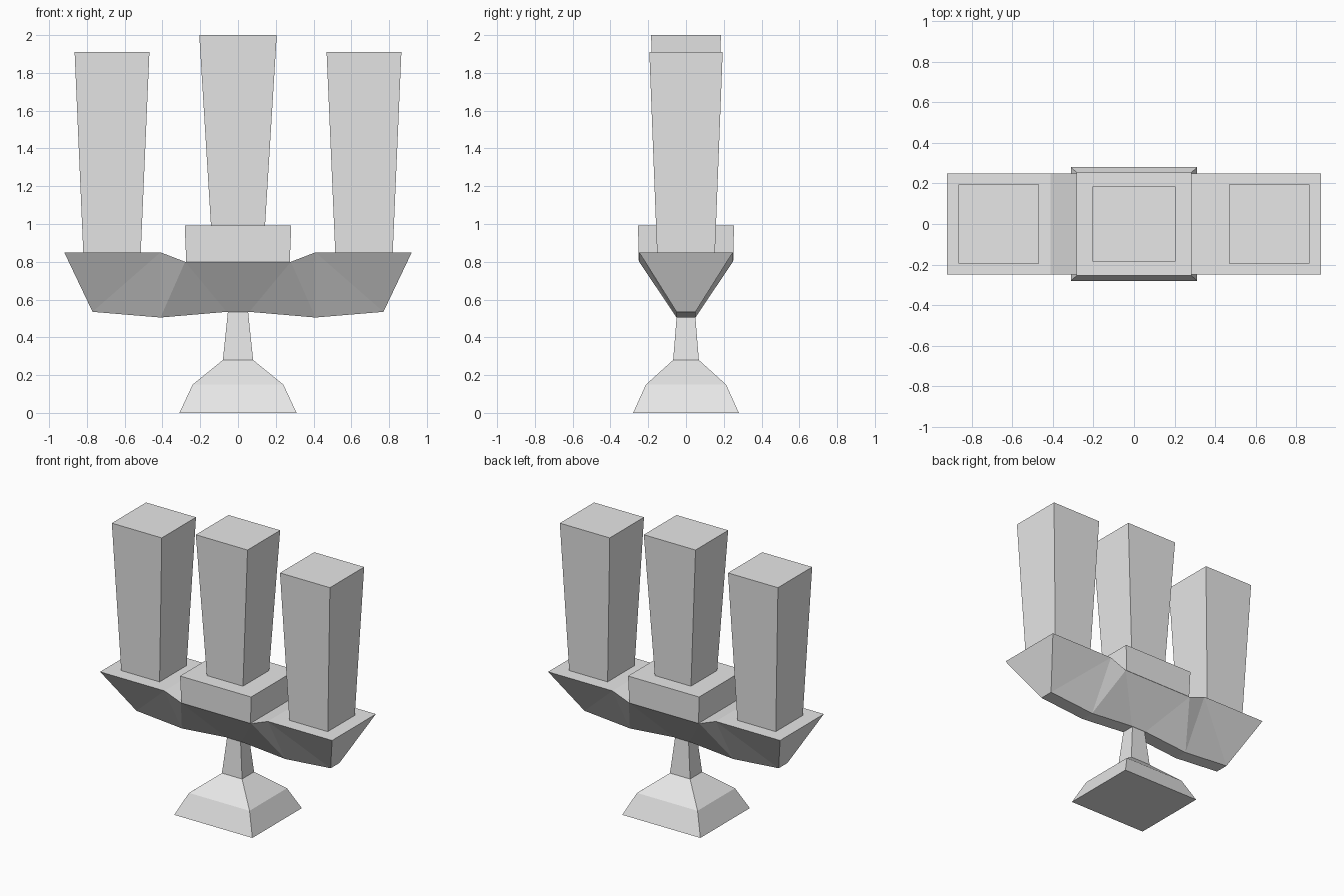
import bpy
import bmesh

cube = bpy.data.objects.get("Cube")
if cube:
    bpy.data.objects.remove(cube, do_unlink=True)

grey = bpy.data.materials.new("light_grey")
grey.use_nodes = True
grey.diffuse_color = (0.8, 0.8, 0.8, 1)
grey.node_tree.nodes["Principled BSDF"].inputs["Base Color"].default_value = (0.8, 0.8, 0.8, 1)


def finish(name, bm):
    bmesh.ops.recalc_face_normals(bm, faces=bm.faces)
    mesh = bpy.data.meshes.new(name)
    bm.to_mesh(mesh)
    bm.free()
    mesh.materials.append(grey)
    obj = bpy.data.objects.new(name, mesh)
    bpy.context.collection.objects.link(obj)
    return obj


def tiers(name, levels, x=0):
    """Stack of rectangles (z, half width, half depth) joined by flat sides."""
    bm = bmesh.new()
    rings = [[bm.verts.new((x + sx * w, sy * d, z))
              for sx, sy in ((-1, -1), (1, -1), (1, 1), (-1, 1))]
             for z, w, d in levels]
    bm.faces.new(rings[0])
    bm.faces.new(rings[-1])
    for a, b in zip(rings, rings[1:]):
        for i in range(4):
            j = (i + 1) % 4
            bm.faces.new((a[i], a[j], b[j], b[i]))
    return finish(name, bm)


# Foot and stem
tiers("foot", [(0, 0.31, 0.28), (0.15, 0.24, 0.212), (0.28, 0.08, 0.068)])
tiers("stem", [(0.28, 0.08, 0.068), (0.54, 0.053, 0.047)])

# Boat-shaped arms: stations of (top x, top z, bottom x, bottom z)
half = [(-0.92, 0.85, -0.77, 0.535), (-0.41, 0.85, -0.41, 0.505), (-0.28, 0.80, -0.06, 0.535)]
stations = half + [(-tx, tz, -bx, bz) for tx, tz, bx, bz in reversed(half)]
bm = bmesh.new()
rows = []
for tx, tz, bx, bz in stations:
    rows.append([bm.verts.new(p) for p in ((tx, -0.248, tz), (tx, 0.248, tz),
                                           (bx, 0.05, bz), (bx, -0.05, bz))])
bm.faces.new(rows[0])
bm.faces.new(rows[-1])
for i, (a, b) in enumerate(zip(rows, rows[1:])):
    bm.faces.new((a[0], a[1], b[1], b[0]))      # deck
    bm.faces.new((a[3], a[2], b[2], b[3]))      # keel
    for t, k in ((0, 3), (1, 2)):               # folded flanks
        if i == 2:
            bm.faces.new((a[t], b[t], b[k], a[k]))
        elif i < 2:
            bm.faces.new((a[t], b[t], a[k]))
            bm.faces.new((a[k], b[t], b[k]))
        else:
            bm.faces.new((a[t], b[t], b[k]))
            bm.faces.new((a[t], b[k], a[k]))
finish("arms", bm)

# Raised block and three flared candles
tiers("centre_block", [(0.80, 0.274, 0.25), (0.993, 0.282, 0.254)])
tiers("centre_candle", [(0.99, 0.143, 0.148), (2.0, 0.205, 0.185)])
for side, x in (("left", 0.667), ("right", -0.667)):
    tiers(side + "_candle", [(0.845, 0.152, 0.153), (1.91, 0.198, 0.194)], x)
